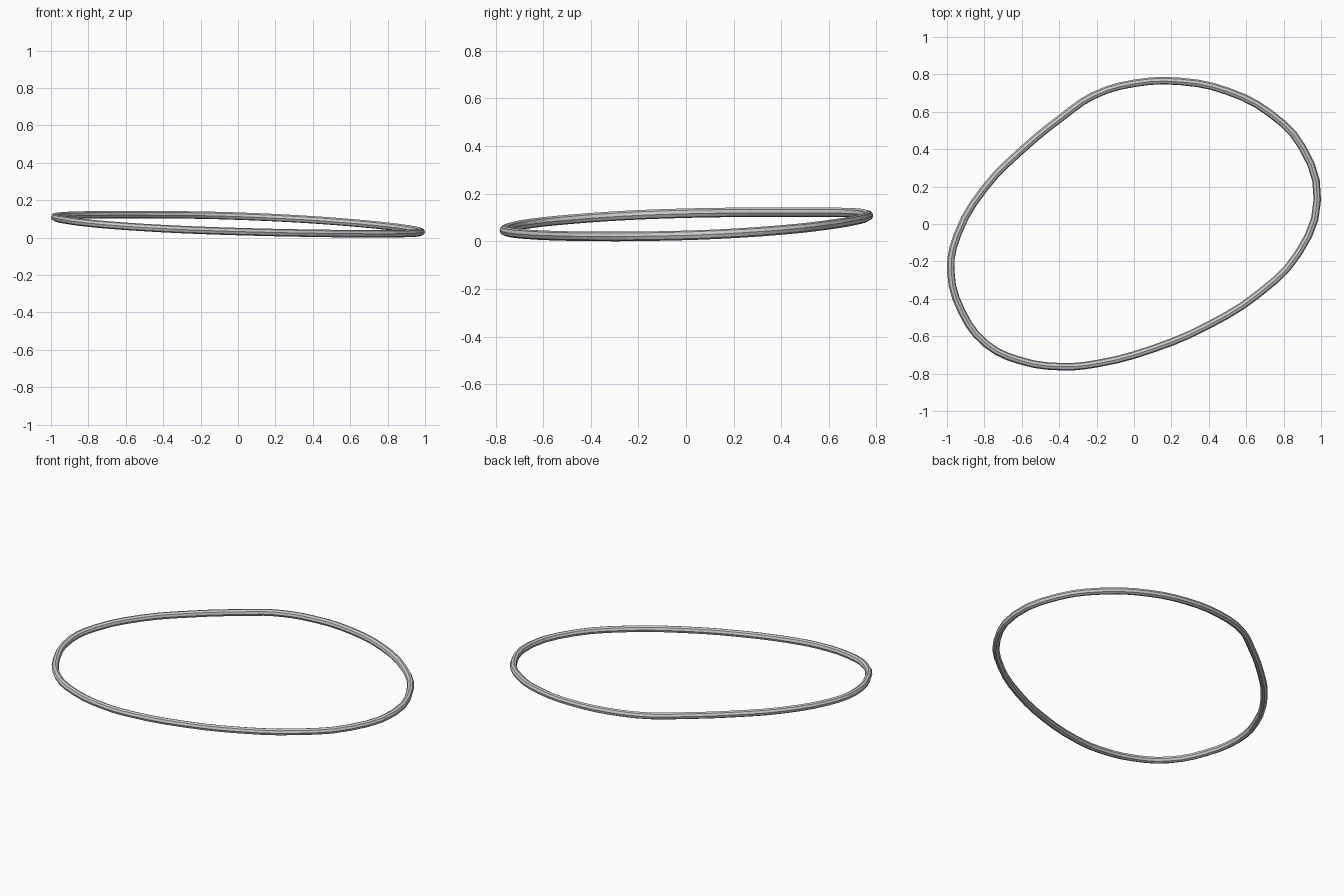
import bpy

if "Cube" in bpy.data.objects:
    bpy.data.objects.remove(bpy.data.objects["Cube"])

# Plan outline of the ring, anticlockwise from the right side
outline = [
    (0.98, 0.13), (0.90, 0.41), (0.73, 0.59), (0.50, 0.71), (0.25, 0.762),
    (0.0, 0.752), (-0.22, 0.685), (-0.38, 0.575), (-0.60, 0.395),
    (-0.80, 0.19), (-0.945, -0.06), (-0.98, -0.25), (-0.92, -0.47),
    (-0.79, -0.642), (-0.61, -0.73), (-0.39, -0.763), (-0.20, -0.747),
    (0.10, -0.668), (0.40, -0.54), (0.67, -0.37), (0.88, -0.155),
]


def height(x, y):
    # gently tilted plane, flattened at its highest and lowest points
    d = -0.053 * x + 0.059 * y
    return 0.08 + d * (1.04 - 42 * d * d)


# Tube swept along a closed curve
curve = bpy.data.curves.new("ring", 'CURVE')
curve.dimensions = '3D'
curve.resolution_u = 3
curve.bevel_depth = 0.02
curve.bevel_resolution = 2
spline = curve.splines.new('BEZIER')
spline.bezier_points.add(len(outline) - 1)
spline.use_cyclic_u = True
spline.use_smooth = False
for point, (x, y) in zip(spline.bezier_points, outline):
    point.co = (x, y, height(x, y))
    point.handle_left_type = point.handle_right_type = 'AUTO'
ring = bpy.data.objects.new("ring", curve)
bpy.context.collection.objects.link(ring)

# Convert to a mesh and rest it on the ground
bpy.context.view_layer.objects.active = ring
ring.select_set(True)
bpy.ops.object.convert(target='MESH')
ring = bpy.context.object
ring.name = "ring"
low = min(v.co.z for v in ring.data.vertices)
for v in ring.data.vertices:
    v.co.z -= low
